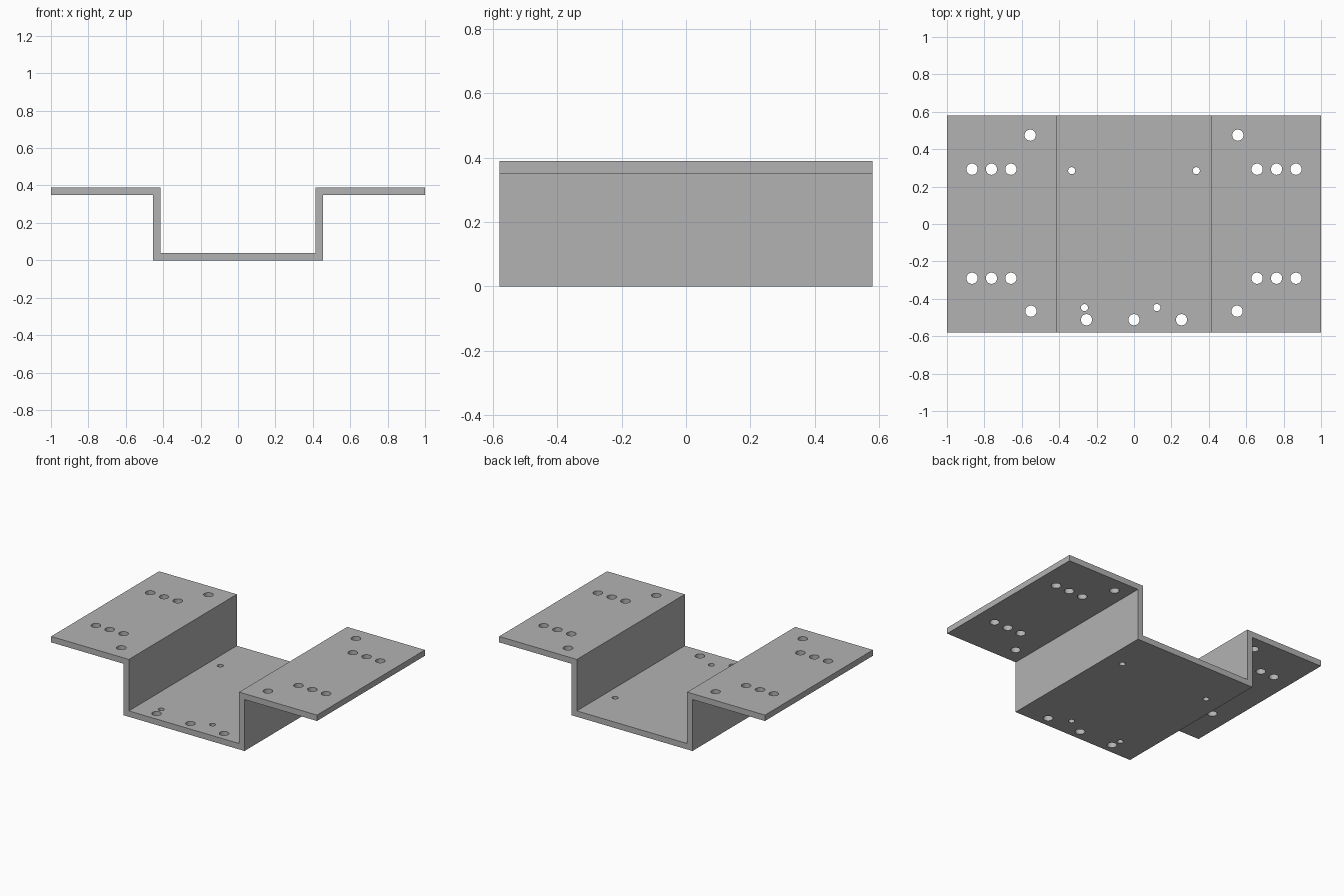
import bpy
import bmesh
import math
from mathutils import Matrix

cube = bpy.data.objects.get("Cube")
if cube:
    bpy.data.objects.remove(cube, do_unlink=True)

HALF_DEPTH = 0.58
TOP, SHEET = 0.39, 0.04
OUTER, INNER = 0.455, 0.415

# Plain grey metal
metal = bpy.data.materials.new("grey metal")
metal.use_nodes = True
grey = (0.45, 0.45, 0.45, 1)
metal.diffuse_color = grey
metal.node_tree.nodes["Principled BSDF"].inputs["Base Color"].default_value = grey


def make_object(name, bm):
    bmesh.ops.recalc_face_normals(bm, faces=bm.faces)
    mesh = bpy.data.meshes.new(name)
    bm.to_mesh(mesh)
    bm.free()
    mesh.materials.append(metal)
    obj = bpy.data.objects.new(name, mesh)
    bpy.context.collection.objects.link(obj)
    return obj


# Bent sheet: half profile mirrored, then extruded front to back
half = [(OUTER, 0), (OUTER, TOP - SHEET), (1, TOP - SHEET),
        (1, TOP), (INNER, TOP), (INNER, SHEET)]
profile = half + [(-x, z) for x, z in reversed(half)]
bm = bmesh.new()
face = bm.faces.new([bm.verts.new((x, -HALF_DEPTH, z)) for x, z in profile])
extruded = bmesh.ops.extrude_face_region(bm, geom=[face])["geom"]
bmesh.ops.translate(bm, vec=(0, 2 * HALF_DEPTH, 0),
                    verts=[v for v in extruded if isinstance(v, bmesh.types.BMVert)])
bracket = make_object("mounting_bracket", bm)

# Hole positions: large bolt holes and small pilot holes
large, small = [], []
for side in (-1, 1):
    large += [(side * x, y) for x in (0.658, 0.762, 0.866) for y in (-0.29, 0.293)]
    large += [(side * 0.555, 0.475), (side * 0.551, -0.466), (side * 0.254, -0.512)]
    small.append((side * 0.333, 0.285))
large.append((0, -0.512))
small += [(-0.265, -0.447), (0.122, -0.447)]

# One cutter holding every drill cylinder
bm = bmesh.new()
for holes, radius in ((large, 0.03), (small, 0.019)):
    for x, y in holes:
        bmesh.ops.create_cone(bm, cap_ends=True, segments=32, radius1=radius,
                              radius2=radius, depth=1,
                              matrix=Matrix.Translation((x, y, 0.2)))
cutter = make_object("hole_cutter", bm)
cutter.hide_render = True

# Drill the holes and discard the cutter
drill = bracket.modifiers.new("drill", "BOOLEAN")
drill.operation = "DIFFERENCE"
drill.solver = "EXACT"
drill.object = cutter
bpy.ops.object.select_all(action="DESELECT")
bracket.select_set(True)
bpy.context.view_layer.objects.active = bracket
bpy.ops.object.modifier_apply(modifier=drill.name)
bpy.data.objects.remove(cutter, do_unlink=True)
bpy.ops.object.shade_smooth_by_angle(angle=math.radians(30))
